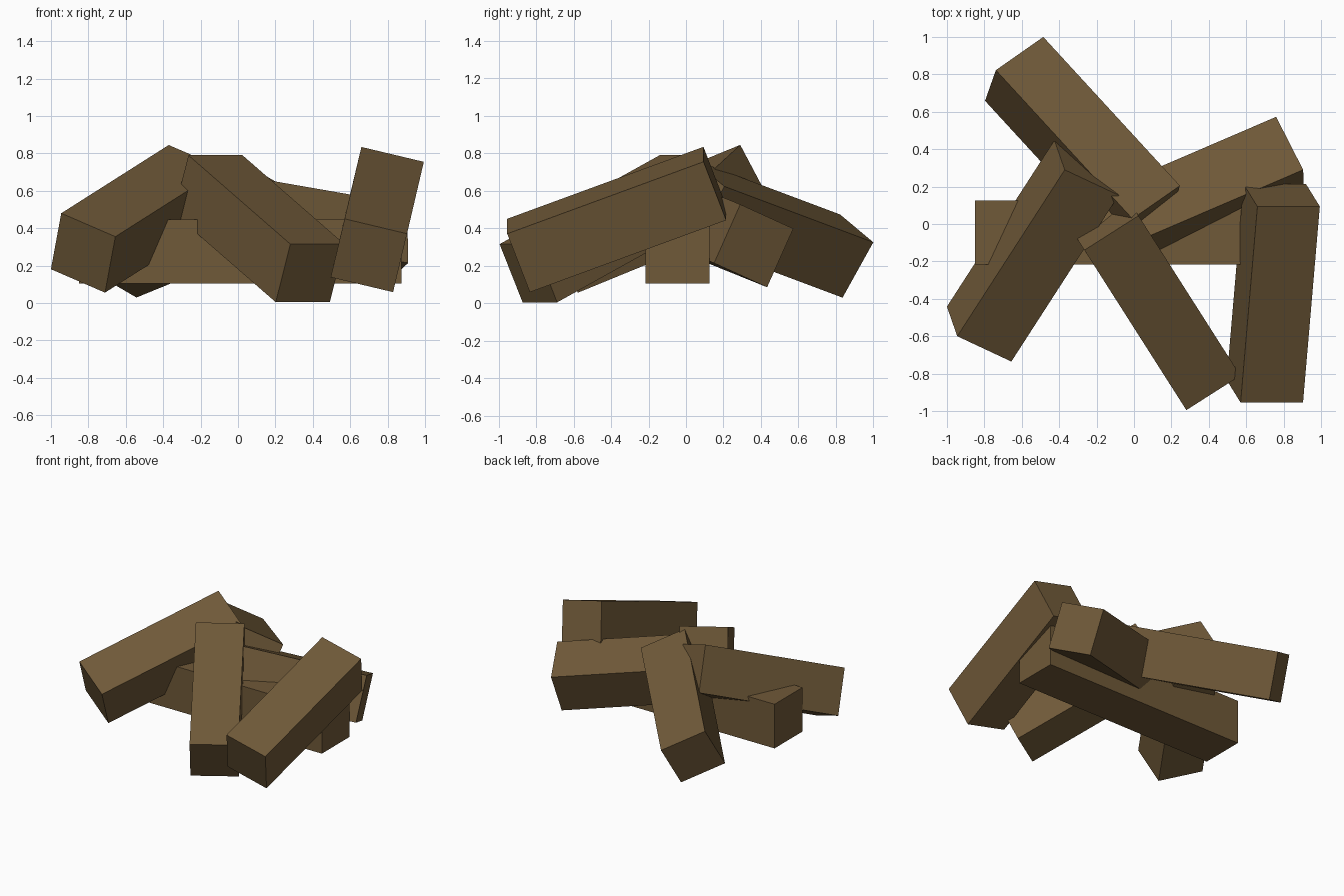
import bpy
from mathutils import Vector, Matrix

cube = bpy.data.objects.get("Cube")
if cube:
    bpy.data.objects.remove(cube, do_unlink=True)

# Single wood colour
wood = bpy.data.materials.new("brown_wood")
wood.use_nodes = True
color = (0.16, 0.10, 0.04, 1)
wood.diffuse_color = color
wood.node_tree.nodes["Principled BSDF"].inputs["Base Color"].default_value = color

THICK = 0.343


def beam(name, corner, along, side, length=1.12):
    """Square beam from an upper end corner, its long direction and its width direction."""
    a = Vector(along).normalized()
    s = Vector(side)
    s = (s - a * s.dot(a)).normalized()
    down = a.cross(s)
    if down.z > 0:
        down.negate()
    center = Vector(corner) + a * length / 2 + (s + down) * THICK / 2
    # Right-handed frame keeps the normals outward
    third = a.cross(s)
    rot = Matrix((a, s, third)).transposed().to_4x4()
    bpy.ops.mesh.primitive_cube_add(size=1)
    ob = bpy.context.object
    ob.name = name
    ob.data.materials.append(wood)
    ob.data.transform(Matrix.Diagonal((length, THICK, THICK, 1)))
    ob.matrix_world = Matrix.Translation(center) @ rot
    return ob


# Long beam lying flat at the base
beam("base_beam", (-0.85, -0.217, 0.447), (1, 0, 0), (0, 1, 0), 1.723)

# Shorter beams leaning over it
beam("left_front_beam", (0.57, -0.955, 0.45), (0.09, 1.05, 0.385), (0.335, 0, -0.08))
beam("middle_front_beam", (0.28, -0.995, 0.315), (-0.545, 0.855, 0.475), (0.287, 0.183, 0))
beam("right_front_beam", (-0.945, -0.6, 0.48), (0.575, 0.89, 0.365), (0.29, -0.135, -0.125))
beam("right_back_beam", (-0.485, 1.0, 0.325), (0.735, -0.8, 0.3), (-0.255, -0.18, 0.15))
beam("left_back_beam", (0.76, 0.573, 0.398), (-1.016, -0.437, 0.177), (0.145, -0.285, 0.13))
